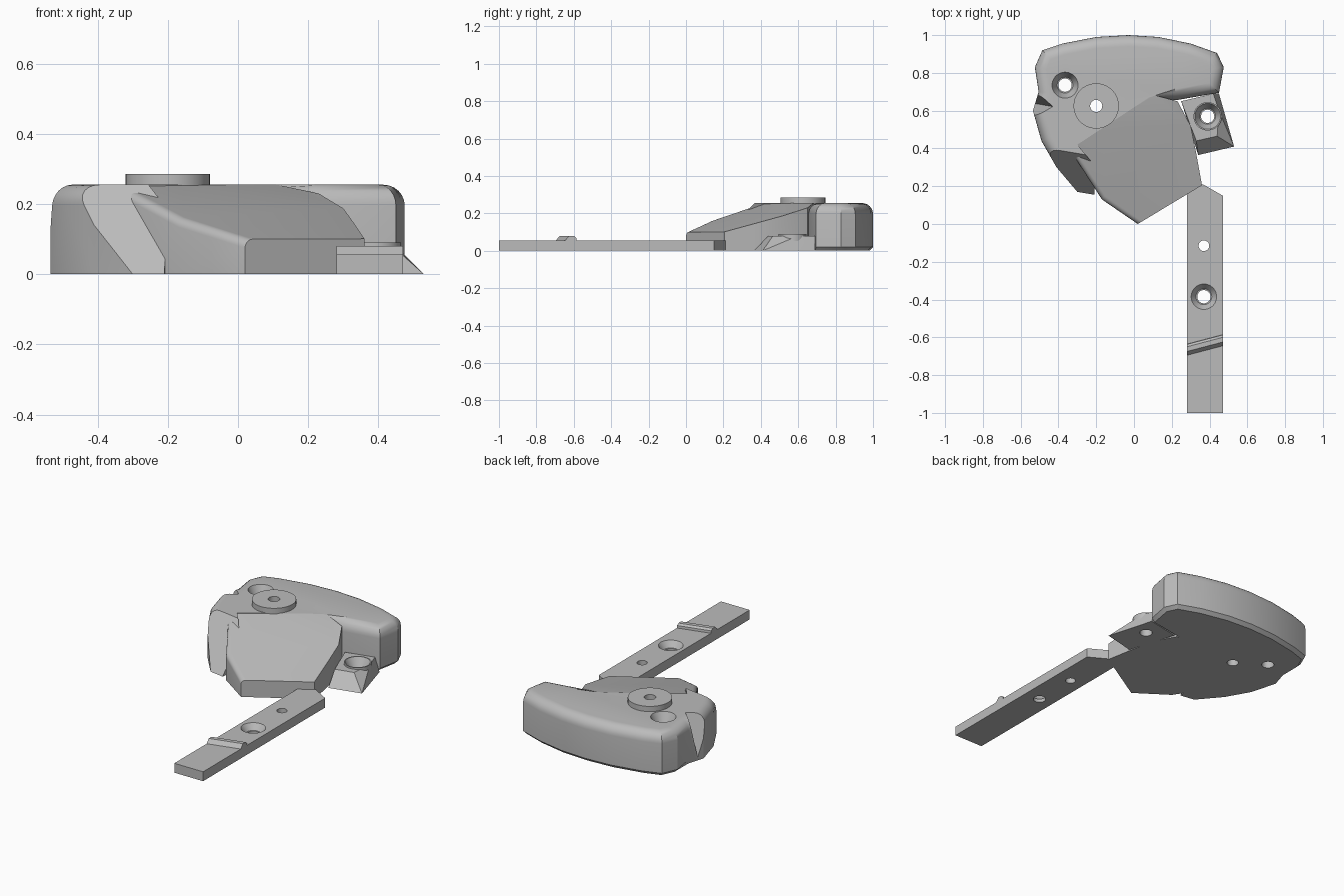
import bpy, bmesh
from math import radians
from mathutils import Matrix, Vector

if "Cube" in bpy.data.objects:
    bpy.data.objects.remove(bpy.data.objects["Cube"], do_unlink=True)

grey = bpy.data.materials.new("plain_grey")
grey.use_nodes = True
grey.diffuse_color = (0.5, 0.5, 0.5, 1)
grey.node_tree.nodes["Principled BSDF"].inputs["Base Color"].default_value = (0.5, 0.5, 0.5, 1)


def prism(points, z0, z1):
    bm = bmesh.new()
    face = bm.faces.new([bm.verts.new((x, y, z0)) for x, y in points])
    ext = bmesh.ops.extrude_face_region(bm, geom=[face])
    for v in ext["geom"]:
        if isinstance(v, bmesh.types.BMVert):
            v.co.z = z1
    bmesh.ops.recalc_face_normals(bm, faces=bm.faces)
    return bm


def hull(points):
    bm = bmesh.new()
    for p in points:
        bm.verts.new(p)
    bmesh.ops.convex_hull(bm, input=bm.verts)
    bmesh.ops.recalc_face_normals(bm, faces=bm.faces)
    return bm


def cone(x, y, z0, z1, r0, r1):
    bm = bmesh.new()
    bmesh.ops.create_cone(bm, cap_ends=True, segments=40, radius1=r0, radius2=r1, depth=z1 - z0,
                          matrix=Matrix.Translation((x, y, (z0 + z1) / 2)))
    return bm


def slice_off(bm, point, normal):
    """Remove everything on the normal side of a plane and cap the cut."""
    bmesh.ops.bisect_plane(bm, geom=bm.verts[:] + bm.edges[:] + bm.faces[:],
                           plane_co=point, plane_no=normal, clear_outer=True)
    bmesh.ops.holes_fill(bm, edges=[e for e in bm.edges if e.is_boundary])
    bmesh.ops.recalc_face_normals(bm, faces=bm.faces)


def round_edges(bm, rule, offset, segments):
    edges = [e for e in bm.edges if rule(e.verts[0].co, e.verts[1].co)]
    bmesh.ops.bevel(bm, geom=edges, offset=offset, offset_type='OFFSET', segments=segments,
                    profile=0.5, affect='EDGES', clamp_overlap=True)


def make(name, bm):
    mesh = bpy.data.meshes.new(name)
    bm.to_mesh(mesh)
    bm.free()
    mesh.materials.append(grey)
    obj = bpy.data.objects.new(name, mesh)
    bpy.context.collection.objects.link(obj)
    return obj


def cut(obj, *cutters):
    for bm in cutters:
        helper = make("cutter", bm)
        helper.hide_render = True
        mod = obj.modifiers.new("cut", 'BOOLEAN')
        mod.operation, mod.solver, mod.object = 'DIFFERENCE', 'EXACT', helper
        bpy.context.view_layer.objects.active = obj
        bpy.ops.object.modifier_apply(modifier=mod.name)
        bpy.data.objects.remove(helper, do_unlink=True)


def screw_hole(obj, x, y, top, depth):
    """Countersunk hole right through."""
    cut(obj, cone(x, y, -0.1, 0.4, 0.035, 0.035),
        cone(x, y, top - depth, top + 0.005, 0.042, 0.071))


TOP = 0.255

# Main block: curved rear guard with the left shoulder
outer = [(0.08, 0.67), (0.22, 0.655), (0.45, 0.695), (0.475, 0.83), (0.44, 0.905), (0.3, 0.955),
         (0.13, 0.99), (-0.03, 1.0), (-0.2, 0.99), (-0.38, 0.955), (-0.485, 0.92),
         (-0.525, 0.83), (-0.505, 0.7), (-0.535, 0.6), (-0.49, 0.44), (-0.41, 0.3), (-0.3, 0.17)]
inner = [(-0.21, 0.155), (-0.2, 0.3), (-0.3, 0.42)]
bm = prism(outer + inner, 0, TOP)


def on_outer(a, b):
    near = lambda v: any(abs(v.x - x) + abs(v.y - y) < 1e-4 for x, y in outer)
    return near(a) and near(b) and (a.xy - b.xy).length < 0.25


round_edges(bm, lambda a, b: min(a.z, b.z) > 0.2 and on_outer(a, b), 0.075, 6)
round_edges(bm, lambda a, b: max(a.z, b.z) < 0.01 and min(a.y, b.y) > 0.69
            and (a - b).length < 0.25, 0.02, 1)
slice_off(bm, Vector((-0.3, 0.17, 0)), Vector((-0.0036, -0.0216, 0.01725)).normalized())
main_block = make("main_block", bm)

# Slanted notch in the left flank
cut(main_block, hull([(-0.42, 0.62, 0.28), (-0.535, 0.64, -0.01), (-0.61, 0.51, 0.28),
                      (-0.56, 0.75, 0.28), (-0.6, 0.6, -0.01)]))
screw_hole(main_block, -0.365, 0.735, TOP, 0.06)
cut(main_block, cone(-0.2, 0.625, -0.1, 0.4, 0.032, 0.032))

# Round pad on top
pad = make("top_pad", cone(-0.2, 0.625, 0.24, 0.286, 0.12, 0.12))
cut(pad, cone(-0.2, 0.625, 0.1, 0.4, 0.032, 0.032))

# Sloping front ramp with a rounded left edge
left_chain = [(0.02, 0), (-0.17, 0.13), (-0.33, 0.38)]
bm = prism([(0.02, 0), (0.36, 0.205), (0.33, 0.37), (0.30, 0.52), (0.23, 0.65), (0.08, 0.69),
            (-0.32, 0.41), (-0.33, 0.38), (-0.17, 0.13)], 0, TOP)
slice_off(bm, Vector((0.02, 0, 0.1)), Vector((0.146, -0.247, 1)).normalized())


def on_left(a, b):
    near = lambda v: any(abs(v.x - x) + abs(v.y - y) < 1e-4 for x, y in left_chain)
    return near(a) and near(b) and min(a.z, b.z) > 0.05


round_edges(bm, on_left, 0.06, 6)
make("front_ramp", bm)

# Low mounting lug with its screw seat
lug = make("side_lug", hull(
    [(x, y, 0) for x, y in ((0.34, 0.365), (0.53, 0.41), (0.45, 0.69), (0.25, 0.65))] +
    [(x, y, 0.08) for x, y in ((0.33, 0.44), (0.44, 0.465), (0.45, 0.6), (0.42, 0.69), (0.25, 0.65))]))
seat = make("screw_seat", cone(0.39, 0.57, 0, 0.09, 0.075, 0.075))
for part in (lug, seat):
    screw_hole(part, 0.39, 0.57, 0.09, 0.05)

# Long flat bar
bar = make("bar", prism([(0.28, -1), (0.47, -1), (0.47, 0.15), (0.365, 0.21), (0.28, 0.16)], 0, 0.056))
screw_hole(bar, 0.37, -0.385, 0.056, 0.035)
cut(bar, cone(0.37, -0.115, -0.1, 0.2, 0.028, 0.028))

# Skewed ridge across the bar
bm = hull([(x, y + skew, z) for x, skew in ((0.28, -0.025), (0.47, 0.025))
           for y, z in ((-0.675, 0.05), (-0.65, 0.08), (-0.625, 0.08), (-0.612, 0.07), (-0.61, 0.05))])
make("bar_ridge", bm)

# Smooth shading with sharp edges kept
for obj in bpy.context.collection.objects:
    if obj.type == 'MESH' and obj.data.materials and obj.data.materials[0] == grey:
        bpy.ops.object.select_all(action='DESELECT')
        obj.select_set(True)
        bpy.context.view_layer.objects.active = obj
        bpy.ops.object.shade_smooth_by_angle(angle=radians(28))
